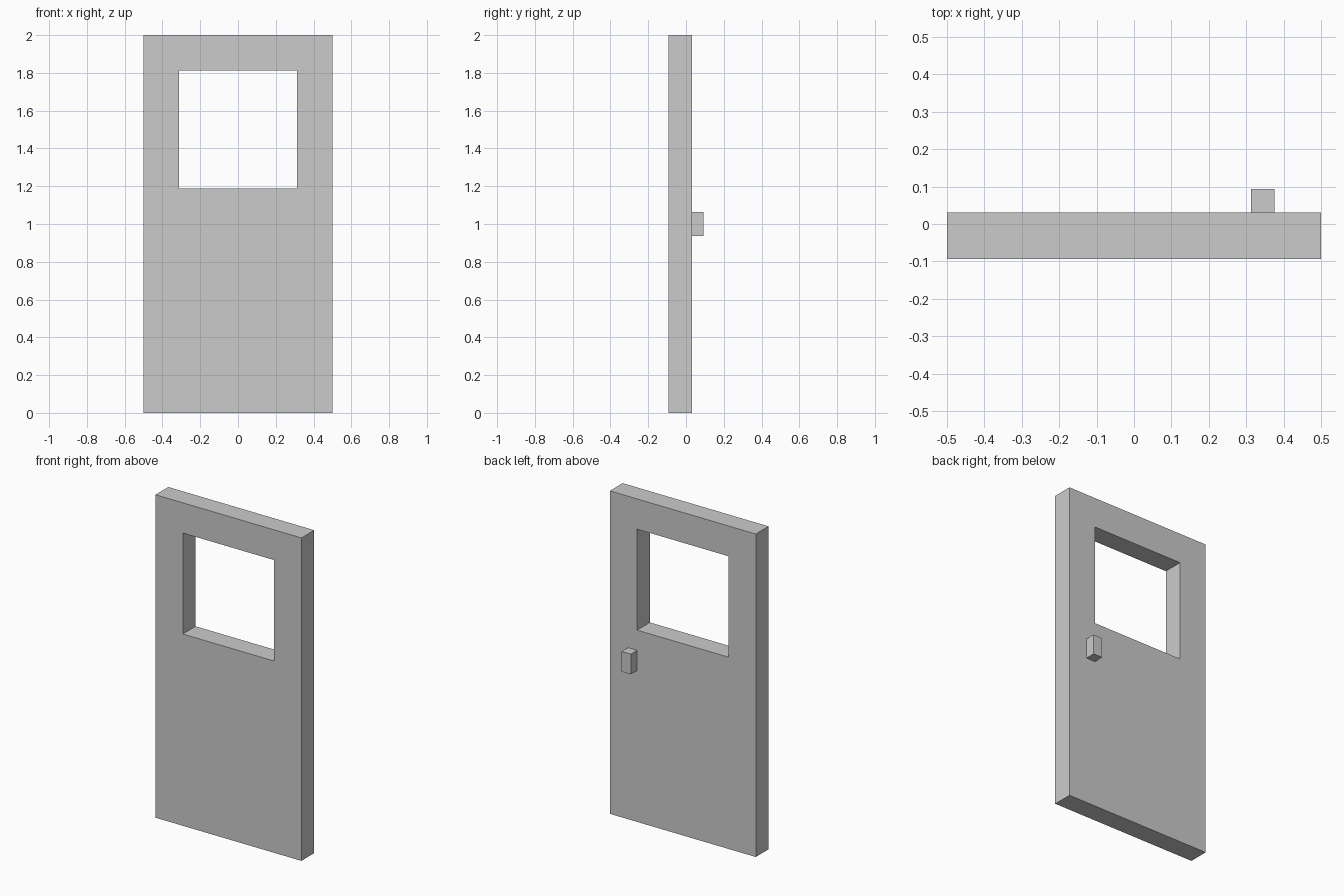
import bpy, bmesh

if "Cube" in bpy.data.objects:
    bpy.data.objects.remove(bpy.data.objects["Cube"])

U = 1 / 16  # modelling grid unit


def new_object(name, bm):
    bmesh.ops.recalc_face_normals(bm, faces=bm.faces)
    mesh = bpy.data.meshes.new(name)
    bm.to_mesh(mesh)
    bm.free()
    obj = bpy.data.objects.new(name, mesh)
    bpy.context.collection.objects.link(obj)
    return obj


def rect(bm, x0, x1, z0, z1, y):
    return [bm.verts.new((x, y, z)) for x, z in ((x0, z0), (x1, z0), (x1, z1), (x0, z1))]


def extrude_y(bm, depth):
    result = bmesh.ops.extrude_face_region(bm, geom=bm.faces[:], use_keep_orig=True)
    verts = [v for v in result["geom"] if isinstance(v, bmesh.types.BMVert)]
    bmesh.ops.translate(bm, verts=verts, vec=(0, depth, 0))


# Door panel: rectangular ring around the window opening, extruded to thickness
bm = bmesh.new()
outer = rect(bm, -8 * U, 8 * U, 0, 32 * U, -1.5 * U)
inner = rect(bm, -5 * U, 5 * U, 19 * U, 29 * U, -1.5 * U)
for i in range(4):
    j = (i + 1) % 4
    bm.faces.new((outer[i], outer[j], inner[j], inner[i]))
extrude_y(bm, 2 * U)
new_object("door_panel", bm)

# Handle block on the back face
bm = bmesh.new()
bm.faces.new(rect(bm, 5 * U, 6 * U, 15 * U, 17 * U, 0.5 * U))
extrude_y(bm, U)
new_object("door_handle", bm)
